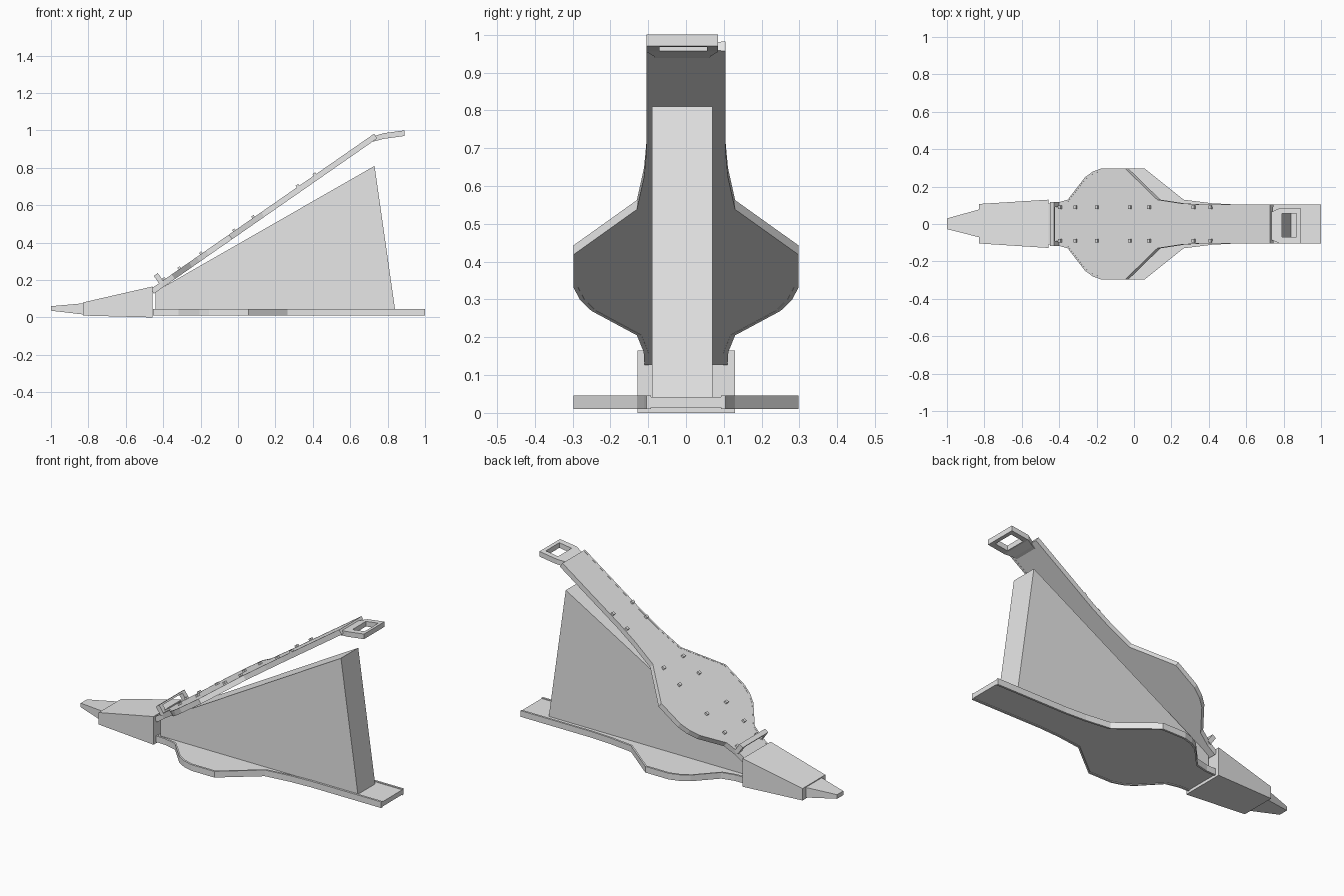
import bpy, bmesh, math
from mathutils import Matrix

if "Cube" in bpy.data.objects:
    bpy.data.objects.remove(bpy.data.objects["Cube"])

grey = bpy.data.materials.new("light_grey")
grey.diffuse_color = (0.8, 0.8, 0.8, 1)
grey.use_nodes = True
grey.node_tree.nodes["Principled BSDF"].inputs["Base Color"].default_value = grey.diffuse_color


def finish(name, bm, matrix=None):
    bmesh.ops.recalc_face_normals(bm, faces=bm.faces)
    if matrix:
        bm.transform(matrix)
    mesh = bpy.data.meshes.new(name)
    bm.to_mesh(mesh)
    bm.free()
    mesh.materials.append(grey)
    obj = bpy.data.objects.new(name, mesh)
    bpy.context.collection.objects.link(obj)
    return obj


def prism(name, pts, vec, matrix=None):
    """Extrude a closed outline of 3D points along vec."""
    bm = bmesh.new()
    face = bm.faces.new([bm.verts.new(p) for p in pts])
    top = bmesh.ops.extrude_face_region(bm, geom=[face])["geom"]
    bmesh.ops.translate(bm, vec=vec, verts=[v for v in top if isinstance(v, bmesh.types.BMVert)])
    return finish(name, bm, matrix)


def box(name, x0, x1, y0, y1, z0, z1, matrix=None):
    return prism(name, [(x0, y0, z0), (x1, y0, z0), (x1, y1, z0), (x0, y1, z0)],
                 (0, 0, z1 - z0), matrix)


def loft(name, stations):
    """Join rectangles (x, y0, y1, z0, z1) along x."""
    bm = bmesh.new()
    rings = [[bm.verts.new(p) for p in ((x, y0, z0), (x, y1, z0), (x, y1, z1), (x, y0, z1))]
             for x, y0, y1, z0, z1 in stations]
    for a, b in zip(rings, rings[1:]):
        for i in range(4):
            j = (i + 1) % 4
            bm.faces.new((a[i], a[j], b[j], b[i]))
    bm.faces.new(rings[0])
    bm.faces.new(rings[-1])
    return finish(name, bm)


# Half outline shared by both boards: (distance from hinge, half width)
HALF = [(0, .11), (.06, .112), (.137, .13), (.25, .25), (.30, .28), (.36, .298), (.51, .298),
        (.72, .13), (.87, .111), (1.0, .104), (1.455, .104)]
RIM = .012


def board(name, matrix, z0, z1, proud):
    # board panel, slightly thinner than its edging
    outline = [(s, w - RIM / 2, z0 + proud) for s, w in HALF]
    outline += [(s, -y, z) for s, y, z in reversed(outline)]
    prism(name + "_panel", outline, (0, 0, z1 - z0 - 2 * proud), matrix)
    # edging strip along each side
    for side, tag in ((1, "left"), (-1, "right")):
        strip = [(s, side * w, z0) for s, w in HALF]
        strip += [(s, side * (w - RIM), z0) for s, w in reversed(HALF)]
        prism(f"{name}_{tag}_edging", strip, (0, 0, z1 - z0), matrix)


# Lower board
board("lower_board", Matrix.Translation((-.455, 0, 0)), .01, .046, .004)

# Upper board, tilted up from the hinge
tilt = Matrix.Translation((-.45, 0, .127)) @ Matrix.Rotation(math.radians(-34.8), 4, "Y")
board("upper_board", tilt, 0, .03, .001)

# Studs in pairs on the upper board
for i, s in enumerate((.09, .19, .33, .545, .67, .96, 1.07)):
    for y in (-.09, .09):
        box(f"stud_{i}_{'right' if y < 0 else 'left'}", s - .008, s + .008,
            y - .009, y + .009, .025, .041, tilt)

# Hinge staple: two legs and a thin crossbar
for y in (-.104, .104):
    box("staple_leg_" + ("right" if y < 0 else "left"), .054, .08, y - .014, y + .014, .02, .078, tilt)
box("staple_bar", .054, .08, -.118, .118, .068, .078, tilt)

# Wedge-shaped air chamber
prism("air_chamber", [(-.44, -.09, .04), (.84, -.09, .04), (.73, -.09, .81), (-.44, -.09, .14)],
      (0, .16, 0))

# Nozzle block and tip
loft("nozzle_block", [(-.83, -.104, .107, .01, .08), (-.458, -.128, .13, 0, .165)])
loft("nozzle_tip", [(-1, -.027, .03, .036, .06), (-.82, -.073, .08, .015, .076)])

# Handle with a rectangular grip hole
handle = loft("handle", [(.70, -.08, .06, .935, .955), (.735, -.085, .065, .943, .972),
                         (.78, -.105, .085, .955, .985), (.89, -.105, .085, .970, 1.0)])
cutter = box("handle_cutter", .79, .87, -.07, .055, .9, 1.1)
cutter.hide_render = True
mod = handle.modifiers.new("grip_hole", "BOOLEAN")
mod.operation = "DIFFERENCE"
mod.solver = "EXACT"
mod.object = cutter
bpy.context.view_layer.objects.active = handle
bpy.ops.object.modifier_apply(modifier=mod.name)
bpy.data.objects.remove(cutter)
